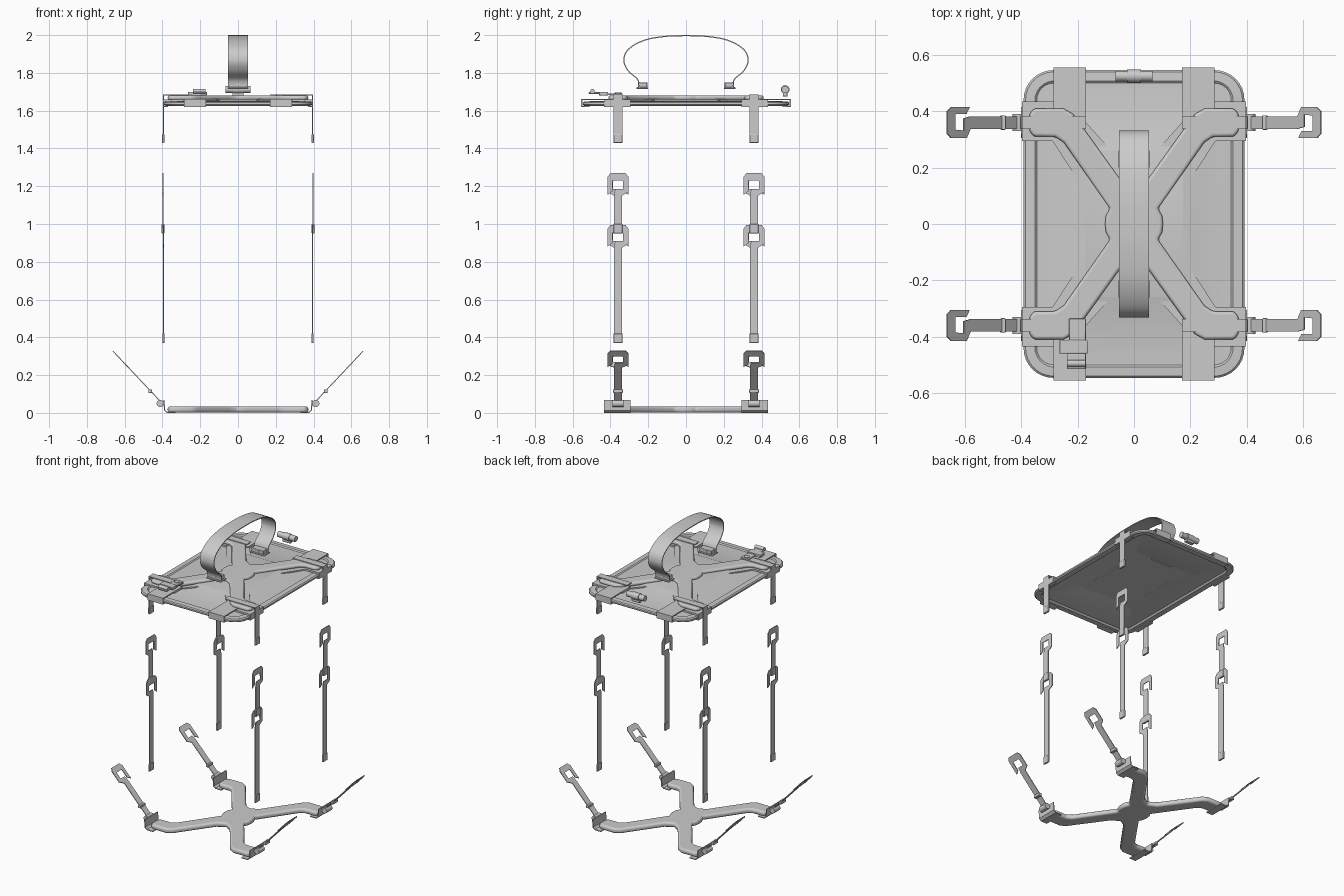
import bpy, bmesh, math
from mathutils import Vector as V

if "Cube" in bpy.data.objects:
    bpy.data.objects.remove(bpy.data.objects["Cube"])

X, Y, Z = V((1, 0, 0)), V((0, 1, 0)), V((0, 0, 1))


def finish(name, bm, bevel=0, seg=2):
    bmesh.ops.recalc_face_normals(bm, faces=bm.faces)
    me = bpy.data.meshes.new(name)
    bm.to_mesh(me)
    bm.free()
    ob = bpy.data.objects.new(name, me)
    bpy.context.collection.objects.link(ob)
    bpy.ops.object.select_all(action='DESELECT')
    ob.select_set(True)
    bpy.context.view_layer.objects.active = ob
    bpy.ops.object.shade_smooth_by_angle(angle=math.radians(35))
    if bevel:
        m = ob.modifiers.new("bevel", 'BEVEL')
        m.width, m.segments, m.limit_method = bevel, seg, 'ANGLE'
    return ob


def plate(name, pts, o, u, v, depth, s=1, bevel=0, seg=2):
    """Flat outline in the u/v plane, thickened along u x v; s=-1 turns it half round z."""
    o, n = V(o), u.cross(v).normalized() * depth / 2
    bm = bmesh.new()
    rows = []
    for k in (-1, 1):
        row = []
        for a, b in pts:
            p = o + u * a + v * b + n * k
            row.append(bm.verts.new((p.x * s, p.y * s, p.z)))
        rows.append(row)
        bm.faces.new(row)
    c = len(pts)
    for i in range(c):
        j = (i + 1) % c
        bm.faces.new((rows[0][i], rows[0][j], rows[1][j], rows[1][i]))
    return finish(name, bm, bevel, seg)


def box(name, x0, x1, y0, y1, z0, z1, s=1, bevel=0.003):
    return plate(name, [(x0, y0), (x1, y0), (x1, y1), (x0, y1)],
                 (0, 0, (z0 + z1) / 2), X, Y, z1 - z0, s, bevel)


def strip(name, path, o, u, across, w, t, s=1):
    """Bent sheet: path in the u/z plane, width w along across, thickness t."""
    n = len(path)
    sides = ([], [])
    for i in range(n):
        p = V(path[i])
        d0 = (p - V(path[i - 1])).normalized() if i else None
        d1 = (V(path[i + 1]) - p).normalized() if i < n - 1 else None
        d = ((d0 or d1) + (d1 or d0)).normalized()
        k = t / 2 / max(0.5, d.dot(d1 or d0))
        q = V((-d.y, d.x)) * k
        sides[0].append(tuple(p + q))
        sides[1].append(tuple(p - q))
    return plate(name, sides[0] + sides[1][::-1], o, u, Z, w, s)


def rod(name, c, axis, r, length, s=1, n=20):
    u = Z
    v = axis.cross(u)
    pts = [(r * math.cos(2 * math.pi * i / n), r * math.sin(2 * math.pi * i / n)) for i in range(n)]
    return plate(name, pts, c, u, v, length, s)


def smooth_path(p, k=6):
    out = []
    for i in range(len(p) - 1):
        a, b, c, d = (V(p[max(0, min(len(p) - 1, i + j))]) for j in (-1, 0, 1, 2))
        for f in range(k):
            t = f / k
            q = 0.5 * (2 * b + (c - a) * t + (2 * a - 5 * b + 4 * c - d) * t * t
                       + (3 * b - a - 3 * c + d) * t ** 3)
            out.append(tuple(q))
    return out + [tuple(p[-1])]


def four(q):
    """Complete a quarter outline (from +x axis to +y axis) to all four quadrants."""
    half = q + [(-x, y) for x, y in reversed(q) if x > 1e-6]
    return half + [(x, -y) for x, y in reversed(half) if y > 1e-6]


def loft(name, rings):
    """Skin of rounded rectangles (hx, hy, corner radius, z), capped at both ends."""
    bm = bmesh.new()
    prev = first = None
    for hx, hy, r, z in rings:
        ring = []
        for q, (sx, sy) in enumerate(((1, 1), (-1, 1), (-1, -1), (1, -1))):
            for i in range(9):
                a = math.pi / 2 * (q + i / 8)
                ring.append(bm.verts.new((sx * (hx - r) + r * math.cos(a),
                                          sy * (hy - r) + r * math.sin(a), z)))
        if prev:
            for i in range(36):
                j = (i + 1) % 36
                bm.faces.new((prev[i], prev[j], ring[j], ring[i]))
        else:
            first = ring
        prev = ring
    bm.faces.new(first)
    bm.faces.new(prev)
    return finish(name, bm)


# lid tray: raised centre panel, sloped shoulders, rounded rim
loft("lid_tray", [
    (0.175, 0.26, 0.004, 1.655), (0.235, 0.30, 0.006, 1.640), (0.34, 0.495, 0.05, 1.636),
    (0.350, 0.505, 0.06, 1.626), (0.385, 0.540, 0.10, 1.626), (0.392, 0.546, 0.105, 1.632),
    (0.392, 0.546, 0.105, 1.642), (0.385, 0.540, 0.10, 1.648), (0.352, 0.508, 0.07, 1.650),
    (0.345, 0.500, 0.06, 1.644), (0.235, 0.30, 0.006, 1.648), (0.175, 0.26, 0.004, 1.663)])

# cross shaped braces: one on the lid, one as the base
arm = [(0.103, 0), (0.10, 0.03), (0.085, 0.055), (0.25, 0.29), (0.28, 0.31), (0.355, 0.31),
       (0.372, 0.33), (0.372, 0.39), (0.355, 0.41), (0.25, 0.41), (0.215, 0.39), (0.05, 0.16), (0, 0.13)]
flange = [(0.175, 0), (0.175, 0.12), (0.29, 0.295), (0.394, 0.295), (0.394, 0.435),
          (0.17, 0.435), (0.17, 0.36), (0.08, 0.26), (0, 0.26)]
plate("lid_cross_flange", four(flange), (0, 0, 1.653), X, Y, 0.008)
plate("lid_cross", four(arm), (0, 0, 1.668), X, Y, 0.026, 1, 0.011, 4)
plate("base_cross", four(arm), (0, 0, 0.018), X, Y, 0.034, 1, 0.013, 4)

# hook ended strap outline, (across, distance from the tip)
hook = [(.022, -.12), (.055, -.1), (.055, -.02), (.04, 0), (-.04, 0), (-.055, -.02), (-.055, -.115),
        (-.03, -.098), (-.03, -.04), (.025, -.04), (.028, -.085), (-.015, -.085), (-.022, -.12)]


def hook_strap(name, o, d, length, s):
    pts = [(-.022, 0), (.022, 0)] + [(a, length + b) for a, b in hook]
    return plate(name, pts, o, Y, d, 0.005, s)


for s in (1, -1):
    for y in (0.36, -0.36):
        lo, hi = y - 0.0225, y + 0.0225
        # base corner clip, hinge and splayed strap
        strip("base_corner_clip", [(.33, .003), (.375, .003), (.389, .015), (.392, .068)],
              (0, y * 1.014, 0), X, Y, 0.14, 0.006, s)
        rod("base_hinge", (.412, y, .05), Y, .019, .06, s)
        hook_strap("base_hook_strap", (.415, y, .065), V((.25, 0, .265)).normalized(), .362, s)
        box("base_strap_buckle", .455, .475, lo - .003, hi + .003, .105, .125, s)
        # loose middle straps
        hook_strap("middle_lower_strap", (.394, y, .37), Z, .625, s)
        hook_strap("middle_upper_strap", (.398, y, .95), Z, .32, s)
        box("lower_strap_end", .389, .401, lo - .001, hi + .001, .37, .42, s)
        box("upper_strap_end", .390, .404, lo - .001, hi + .001, .95, 1.0, s)
        # lid strap running over the corner and down
        strip("lid_strap", [(.17, 1.683), (.395, 1.683), (.395, 1.43)], (0, y, 0), X, Y, .047, .005, s)
        box("lid_strap_end", .389, .402, lo - .001, hi + .001, 1.43, 1.475, s)
        # lid side clip
        strip("lid_side_clip", [(.29, 1.657), (.394, 1.657), (.394, 1.622), (.37, 1.622)],
              (0, y * 1.014, 0), X, Y, 0.14, 0.006, s)
    # lid end clips
    for x in (0.2275, -0.2275):
        strip("lid_end_clip", [(.35, 1.66), (.552, 1.66), (.552, 1.623), (.51, 1.623)],
              (x, 0, 0), Y, X, 0.115, 0.006, s)
    # handle mounts
    box("handle_mount", -.055, .055, .20, .262, 1.715, 1.724, s)
    box("handle_mount_block", -.045, .045, .206, .250, 1.722, 1.748, s)
    rod("handle_pin", (0, .228, 1.735), Y, .013, .05, s)

# carry handle
half = [(-.245, 1.718), (-.256, 1.765), (-.305, 1.81), (-.329, 1.865), (-.305, 1.925),
        (-.22, 1.973), (-.11, 1.993)]
path = half + [(0, 1.997)] + [(-a, b) for a, b in reversed(half)]
strip("carry_handle", smooth_path(path), (0, 0, 0), Y, X, .105, .006)

# small roller at the back edge of the lid
rod("back_roller", (0, .525, 1.712), X, .019, .13)
rod("back_roller_collar", (0, .525, 1.712), X, .023, .05)
box("back_roller_stem", -.03, .03, .513, .537, 1.675, 1.70)

# front latch: bar, cross piece, rivet and end tab
box("latch_bar", -.23, -.172, -.43, -.335, 1.682, 1.692)
box("latch_cross_piece", -.265, -.165, -.46, -.412, 1.68, 1.70)
box("latch_end_tab", -.238, -.172, -.515, -.46, 1.688, 1.698)
rod("latch_roller", (-.205, -.495, 1.703), X, .012, .066)
plate("latch_rivet", [(.018 * math.cos(a * math.pi / 10), .018 * math.sin(a * math.pi / 10)) for a in range(20)],
      (-.202, -.36, 1.692), X, Y, .008)
